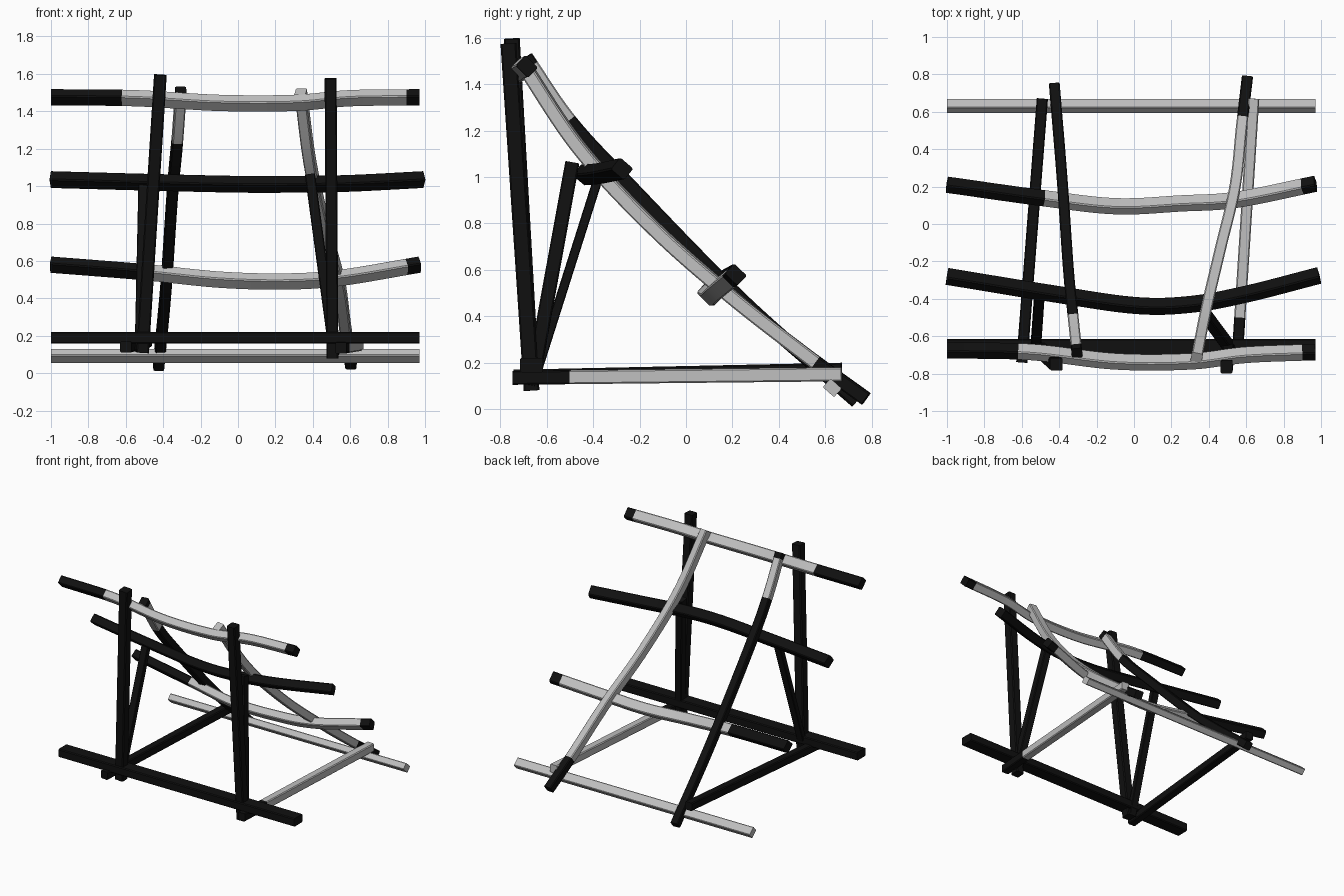
import bpy, bmesh, math
from mathutils import Vector
from mathutils.geometry import interpolate_bezier

cube = bpy.data.objects.get("Cube")
if cube:
    bpy.data.objects.remove(cube, do_unlink=True)


def material(name, value):
    m = bpy.data.materials.new(name)
    colour = (value, value, value, 1)
    m.diffuse_color = colour
    m.use_nodes = True
    m.node_tree.nodes["Principled BSDF"].inputs["Base Color"].default_value = colour
    return m


BLACK = material("charred black", 0.005)
GREY = material("pale grey wood", 0.52)


def smooth_path(points, steps=12):
    """Curve passing through every point."""
    p = [Vector(q) for q in points]
    p = [2 * p[0] - p[1]] + p + [2 * p[-1] - p[-2]]
    out = []
    for a, b, c, d in zip(p, p[1:], p[2:], p[3:]):
        out += interpolate_bezier(b, b + (c - a) / 6, c - (d - b) / 6, c, steps + 1)[:-1]
    return out + [p[-2]]


def beam(name, points, width, depth, grey=None, axis=0, turn=0):
    """Chamfered timber along a path; grey is the pale range along an axis."""
    path = smooth_path(points)
    if grey:
        # put a ring exactly at each colour change
        for limit in grey:
            for i, (a, b) in enumerate(zip(path, path[1:])):
                if (a[axis] - limit) * (b[axis] - limit) < 0:
                    path.insert(i + 1, a.lerp(b, (limit - a[axis]) / (b[axis] - a[axis])))
                    break
    w, d, c = width / 2, depth / 2, min(width, depth) * 0.1
    corners = [(w - c, -d), (w, c - d), (w, d - c), (w - c, d),
               (c - w, d), (-w, d - c), (-w, c - d), (c - w, -d)]
    along = (path[-1] - path[0]).normalized()
    up = Vector((0, 0, 1)) if abs(along.z) < 0.9 else Vector((0, 1, 0))
    ct, st = math.cos(math.radians(turn)), math.sin(math.radians(turn))
    bm = bmesh.new()
    rings = []
    for i, p in enumerate(path):
        t = (path[min(i + 1, len(path) - 1)] - path[max(i - 1, 0)]).normalized()
        side = t.cross(up).normalized()
        top = side.cross(t)
        rings.append([bm.verts.new(p + side * (x * ct - y * st) + top * (x * st + y * ct))
                      for x, y in corners])
    for i, (a, b) in enumerate(zip(rings, rings[1:])):
        mid = (path[i] + path[i + 1]) / 2
        pale = grey and grey[0] < mid[axis] < grey[1]
        for k in range(8):
            f = bm.faces.new((a[k], a[k - 1], b[k - 1], b[k]))
            f.material_index = int(bool(pale))
    for ring, at in ((rings[0], path[0]), (rings[-1], path[-1])):
        cap = bm.faces.new(ring)
        cap.material_index = int(bool(grey and grey[0] < at[axis] < grey[1]))
    bmesh.ops.recalc_face_normals(bm, faces=bm.faces[:])
    mesh = bpy.data.meshes.new(name)
    bm.to_mesh(mesh)
    bm.free()
    mesh.materials.append(BLACK)
    mesh.materials.append(GREY)
    obj = bpy.data.objects.new(name, mesh)
    bpy.context.collection.objects.link(obj)
    bpy.ops.object.select_all(action='DESELECT')
    obj.select_set(True)
    bpy.context.view_layer.objects.active = obj
    bpy.ops.object.shade_smooth_by_angle(angle=math.radians(30))
    return obj


# Cross rails
beam("top_rail", [(-1, -.675, 1.475), (-.55, -.685, 1.47), (-.1, -.735, 1.445), (.3, -.735, 1.445),
                  (.6, -.7, 1.47), (.97, -.685, 1.475)], .075, .06, (-.62, .9), turn=45)
beam("upper_rail", [(-1, -.28, 1.035), (-.45, -.37, 1.02), (0, -.435, 1.01), (.3, -.43, 1.01),
                    (.6, -.375, 1.015), (.99, -.275, 1.035)], .075, .065, turn=40)
beam("middle_rail", [(-1, .21, .58), (-.5, .14, .54), (-.1, .095, .5), (.25, .11, .49),
                     (.55, .13, .51), (.97, .215, .58)], .075, .06, (-.48, .9), turn=45)
beam("rear_base_rail", [(-1, .63, .092), (.97, .63, .092)], .065, .05, (-2, 2), turn=42)
beam("front_base_rail", [(-1, -.665, .19), (.97, -.665, .19)], .1, .062)

# Front posts
beam("right_front_post", [(-.51, -.665, .11), (-.415, -.75, 1.595)], .068, .068)
beam("left_front_post", [(.505, -.665, .08), (.495, -.765, 1.575)], .064, .068)

# Long sloping legs
beam("right_sloping_leg", [(-.305, -.69, 1.515), (-.325, -.5, 1.24), (-.35, -.25, .97),
                           (-.385, .25, .46), (-.425, .735, .035)],
     .058, .06, (1.245, 1.48), axis=2)
beam("left_sloping_leg", [(.335, -.715, 1.505), (.385, -.46, 1.125), (.46, -.14, .78),
                          (.54, .2, .48), (.575, .52, .23), (.605, .775, .045)],
     .06, .06, (-2, .56), axis=1)

# Side braces along the ground
beam("right_side_brace", [(-.6, -.74, .14), (-.49, .67, .17)], .06, .06)
beam("left_side_brace", [(.55, -.745, .135), (.64, .67, .15)], .06, .06, (-.5, 2), axis=1)

# Inner struts up to the upper rail
beam("right_inner_strut", [(-.525, -.655, .12), (-.505, -.37, 1.02)], .055, .04)
beam("left_inner_strut", [(.515, -.665, .1), (.385, -.49, 1.06)], .055, .06)
